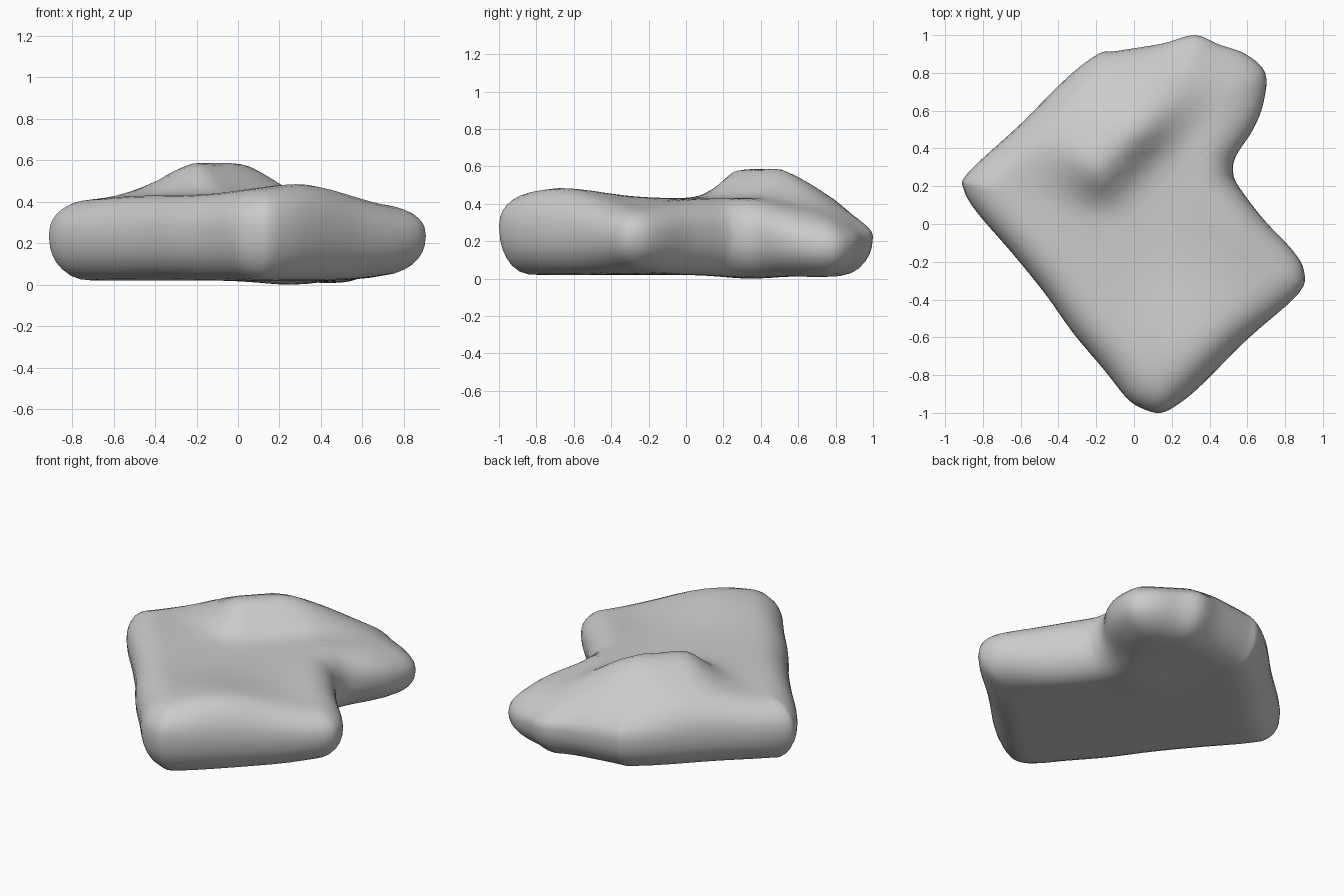
import bpy
import bmesh
import math
from mathutils import Vector
from mathutils.geometry import intersect_point_line

if "Cube" in bpy.data.objects:
    bpy.data.objects.remove(bpy.data.objects["Cube"])

# Plan outline of the cushion-like body, counter-clockwise from the front corner
OUTLINE = [(0.14, -1.0), (0.24, -0.95), (0.36, -0.85), (0.6, -0.61), (0.87, -0.37),
           (0.9, -0.25), (0.84, -0.14), (0.69, 0.02), (0.56, 0.19), (0.525, 0.27),
           (0.54, 0.36), (0.63, 0.5), (0.685, 0.64), (0.695, 0.8), (0.59, 0.9),
           (0.45, 0.95), (0.32, 1.0), (0.15, 0.955), (-0.1, 0.915), (-0.19, 0.9),
           (-0.36, 0.77), (-0.6, 0.53), (-0.88, 0.27), (-0.9, 0.18), (-0.83, 0.06),
           (-0.64, -0.16), (-0.47, -0.37), (-0.32, -0.58), (-0.16, -0.77), (-0.04, -0.92),
           (0.04, -0.975)]
STEPS = 4
SCALES = [1, 0.993, 0.98, 0.96, 0.93, 0.89, 0.84, 0.78, 0.71, 0.63, 0.55,
          0.47, 0.39, 0.31, 0.23, 0.15, 0.07]


def smooth_loop(pts, steps):
    """Closed Catmull-Rom curve through the points."""
    p = [Vector(q) for q in pts]
    n = len(p)
    out = []
    for i in range(n):
        a, b, c, d = (p[(i + k) % n] for k in (-1, 0, 1, 2))
        for s in range(steps):
            t = s / steps
            out.append(0.5 * (2 * b + (c - a) * t + (2 * a - 5 * b + 4 * c - d) * t * t
                              + (3 * b - a - 3 * c + d) * t ** 3))
    return out


def bell(d, width):
    return math.exp(-(d / width) ** 2)


def near(p, x, y, width):
    return bell((p - Vector((x, y))).length, width)


def segment_distance(p, a, b):
    q, t = intersect_point_line(p, a, b)
    q = a.lerp(b, min(max(t, 0), 1)).to_2d()
    return (p - q).length


def top_height(p):
    """Flat top with a diagonal rear hump, a low front swell and a sloping rear lobe."""
    x, y = p
    u = ((x + 0.2) + (y - 0.29)) * math.sqrt(0.5)
    v = ((y - 0.29) - (x + 0.2)) * math.sqrt(0.5)
    along = bell(min(0, u - 0.02), 0.16 + 0.2 * max(0, v)) * bell(max(0, u - 0.25), 0.43)
    across = bell(v, 0.14 + 0.15 * max(0, u - 0.3) if v < 0 else 0.27)
    swell = 0.055 * near(p, 0.3, -0.67, 0.32)
    slope = 0.22 * max(0, y + 0.4 * x - 0.5)
    corners = 0.06 * near(p, 0.88, -0.28, 0.35) + 0.025 * near(p, -0.85, 0.2, 0.3)
    return 0.43 + 0.157 * along * across + swell - slope - corners


def bottom_height(p):
    return (0.02 + 0.04 * near(p, 0.88, -0.28, 0.25) - 0.02 * near(p, 0.25, 0.35, 0.2)
            - 0.012 * near(p, 0.45, 0.75, 0.2))


def middle_height(p):
    return 0.235 + 0.045 * near(p, 0.14, -1, 0.35) - 0.065 * near(p, 0.68, 0.8, 0.3)


loop = smooth_loop(OUTLINE, STEPS)
count = len(loop)


def edge_distance(p):
    return min(segment_distance(p, loop[i], loop[(i + 1) % count]) for i in range(count))


def rounding(d, radius, power):
    t = 1 - min(d / radius, 1)
    return (1 - t ** power) ** (1 / power)


# Rings from the rim inwards, for the upper and lower skins
bm = bmesh.new()
rim, skins = [], ([], [])
for s in SCALES:
    top, low = [], []
    for q in loop:
        p = q * s
        mid = middle_height(p)
        if s == 1:
            rim.append(bm.verts.new((p.x, p.y, mid)))
            continue
        d = edge_distance(p)
        hi, lo = max(top_height(p), mid + 0.07), bottom_height(p)
        top_radius = 0.19 + 0.05 * near(p, 0.6, 0.75, 0.3)
        low_radius = 0.18 + 0.04 * near(p, 0.6, 0.65, 0.3)
        top.append(bm.verts.new((p.x, p.y, mid + (hi - mid) * rounding(d, top_radius, 2.2))))
        low.append(bm.verts.new((p.x, p.y, mid + (lo - mid) * rounding(d, low_radius, 2.1))))
    skins[0].append(top or rim)
    skins[1].append(low or rim)

for rings, height in zip(skins, (top_height, bottom_height)):
    for a, b in zip(rings, rings[1:]):
        for i in range(count):
            j = (i + 1) % count
            bm.faces.new((a[i], a[j], b[j], b[i]))
    hub = bm.verts.new((0, 0, height(Vector((0, 0)))))
    for i in range(count):
        bm.faces.new((rings[-1][i], rings[-1][(i + 1) % count], hub))
bmesh.ops.recalc_face_normals(bm, faces=bm.faces)
for f in bm.faces:
    f.smooth = True

mesh = bpy.data.meshes.new("soft_body")
bm.to_mesh(mesh)
bm.free()
body = bpy.data.objects.new("soft_body", mesh)
bpy.context.collection.objects.link(body)

# Single plain grey surface
grey = bpy.data.materials.new("plain_grey")
grey.diffuse_color = (0.6, 0.6, 0.6, 1)
grey.use_nodes = True
grey.node_tree.nodes["Principled BSDF"].inputs["Base Color"].default_value = grey.diffuse_color
mesh.materials.append(grey)
